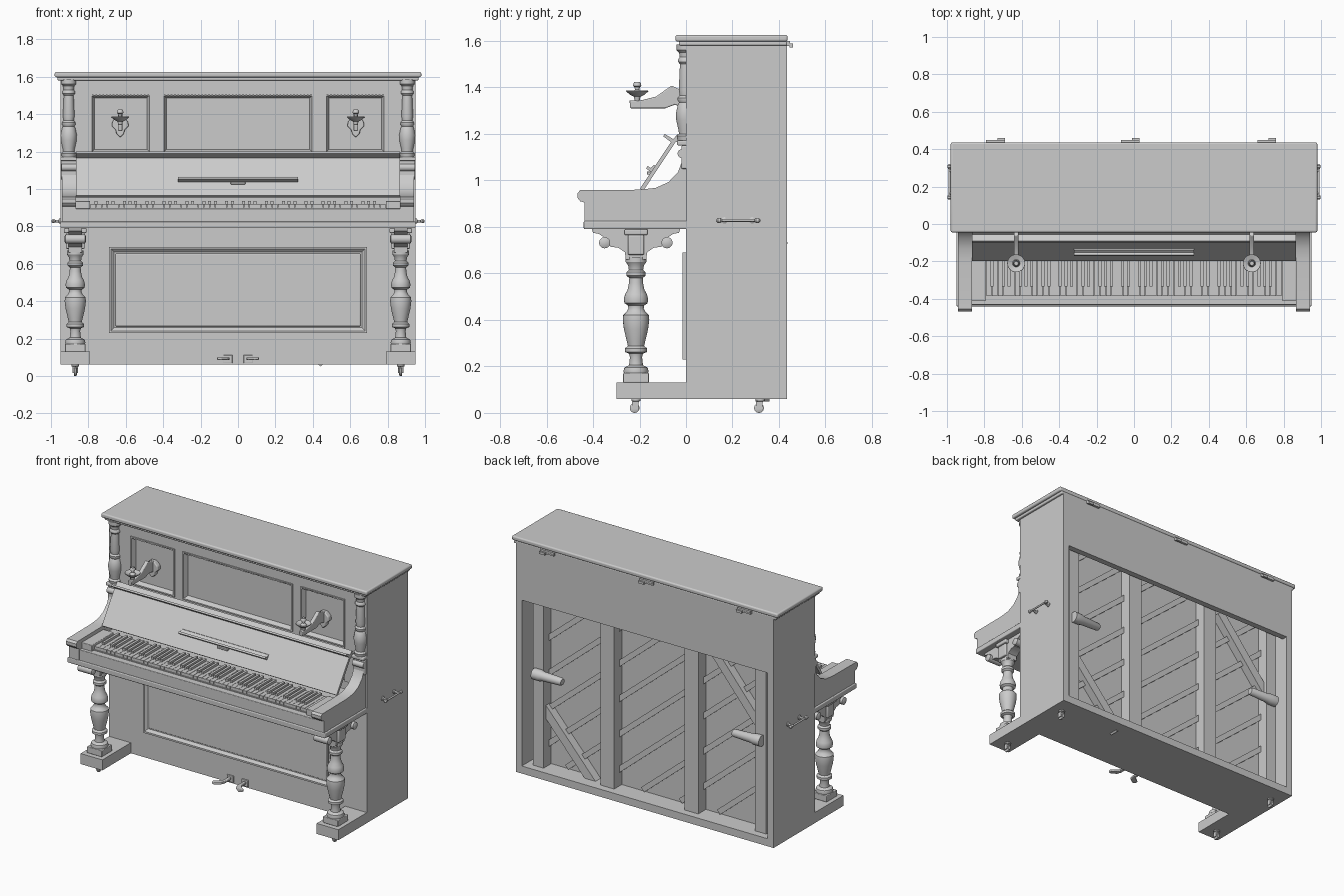
import bpy, bmesh, math
from mathutils import Vector


def finish(name, bm, mirror=False, bevel=0):
    bmesh.ops.recalc_face_normals(bm, faces=bm.faces)
    me = bpy.data.meshes.new(name)
    bm.to_mesh(me)
    bm.free()
    ob = bpy.data.objects.new(name, me)
    bpy.context.collection.objects.link(ob)
    if bevel:
        m = ob.modifiers.new("bevel", 'BEVEL')
        m.width, m.segments = bevel, 3
    if mirror:
        ob.modifiers.new("mirror", 'MIRROR')
    return ob


def add_prism(bm, pts, lo, hi, axis):
    """Extrude a 2D outline along an axis (remaining axes keep x, y, z order)."""
    def put(p, h):
        c = list(p)
        c.insert('xyz'.index(axis), h)
        return bm.verts.new(c)
    a, b = [put(p, lo) for p in pts], [put(p, hi) for p in pts]
    bm.faces.new(a)
    bm.faces.new(b)
    for i in range(len(pts)):
        j = (i + 1) % len(pts)
        bm.faces.new((a[i], a[j], b[j], b[i]))


def prism(name, pts, lo, hi, axis='x', **kw):
    bm = bmesh.new()
    add_prism(bm, pts, lo, hi, axis)
    return finish(name, bm, **kw)


def boxes(name, items, **kw):
    """Each item is x0, x1, y0, y1, z0, z1."""
    bm = bmesh.new()
    for x0, x1, y0, y1, z0, z1 in items:
        add_prism(bm, [(x0, y0), (x1, y0), (x1, y1), (x0, y1)], z0, z1, 'z')
    return finish(name, bm, **kw)


def lathe(name, prof, loc, axis='z', n=28, **kw):
    """Revolve (radius, height) points around an axis through loc."""
    bm = bmesh.new()
    rings = []
    for r, h in prof:
        ring = []
        for i in range(n):
            a = 2 * math.pi * i / n
            c = [r * math.cos(a), r * math.sin(a)]
            c.insert('xyz'.index(axis), h)
            ring.append(bm.verts.new(Vector(c) + Vector(loc)))
        rings.append(ring)
    for p, q in zip(rings, rings[1:]):
        for i in range(n):
            j = (i + 1) % n
            bm.faces.new((p[i], p[j], q[j], q[i]))
    bm.faces.new(rings[0])
    bm.faces.new(rings[-1])
    return finish(name, bm, **kw)


def bar(bm, p, q, w, y0, y1):
    """Slanted bar in the xz plane."""
    p, q = Vector(p), Vector(q)
    d = (q - p).normalized() * w / 2
    o = Vector((-d.y, d.x))
    add_prism(bm, [p + o, q + o, q - o, p - o], y0, y1, 'y')


def frame(name, x0, x1, z0, z1, w, y0, y1, **kw):
    """Moulding with a sloped inner face around a rectangle."""
    bm = bmesh.new()
    loops = []
    for inset, y in ((0, y1), (0, y0), (w * .4, y0), (w, y1)):
        loops.append([bm.verts.new(c) for c in (
            (x0 + inset, y, z0 + inset), (x1 - inset, y, z0 + inset),
            (x1 - inset, y, z1 - inset), (x0 + inset, y, z1 - inset))])
    for p, q in zip(loops, loops[1:]):
        for i in range(4):
            j = (i + 1) % 4
            bm.faces.new((p[i], p[j], q[j], q[i]))
    return finish(name, bm, **kw)


# Case
boxes("case_side", [(.906, .95, 0, .435, .06, 1.59)], mirror=True)
boxes("case_bottom", [(-.93, .93, .002, .435, .06, .11)])
boxes("toe_block", [(.79, .95, -.30, .01, .06, .13)], mirror=True)
boxes("back_top_rail", [(-.92, .92, .395, .435, 1.215, 1.59)])
boxes("lower_front_board", [(-.92, .92, 0, .03, .06, .80)])
boxes("lid_cornice", [(-.965, .965, -.03, .435, 1.58, 1.60)], bevel=.006)
boxes("lid", [(-.98, .98, -.045, .437, 1.597, 1.626)], bevel=.009)

# Lower front panel
frame("lower_panel_frame", -.69, .69, .23, .69, .028, -.015, .0)
boxes("lower_panel", [(-.655, .655, -.006, .01, .265, .655)], bevel=.005)

# Upper front with three sunk panels
boxes("upper_front_frame", [(-.91, .91, .0, .025, 1.505, 1.585), (-.40, .40, .0, .025, .96, 1.20)] +
      [b for s in (-1, 1) for b in [(min(s * .785, s * .91), max(s * .785, s * .91), .0, .025, .96, 1.505),
                                    (min(s * .40, s * .47), max(s * .40, s * .47), .0, .025, .96, 1.505)]])
boxes("upper_panel_back", [(-.91, .91, .022, .035, .96, 1.56)])
frame("centre_panel_moulding", -.405, .405, 1.19, 1.508, .022, -.007, .022)
frame("side_panel_moulding", .465, .79, 1.19, 1.508, .022, -.007, .022, mirror=True)
beads = []
for x0, x1 in ((-.40, .40), (.47, .785), (-.785, -.47)):
    n = int((x1 - x0) / .018)
    beads += [(x0 + (x1 - x0) * i / n + .004, x0 + (x1 - x0) * i / n + .013, -.010, .0, 1.498, 1.507)
              for i in range(n)]
boxes("panel_beading", beads)

# Upper pillars and their consoles
lathe("upper_pillar", [(.036, 1.17), (.04, 1.19), (.03, 1.20), (.032, 1.215), (.042, 1.26), (.043, 1.29),
                       (.034, 1.33), (.03, 1.335), (.036, 1.345), (.036, 1.355), (.027, 1.365), (.031, 1.39),
                       (.026, 1.50), (.034, 1.51), (.034, 1.52), (.027, 1.53), (.03, 1.55), (.04, 1.56),
                       (.04, 1.585)], (.905, 0, 0), mirror=True)
boxes("pillar_console", [(.863, .947, -.02, .02, 1.05, 1.15), (.858, .95, -.038, .02, 1.15, 1.172)],
      mirror=True, bevel=.006)
lathe("console_roll", [(.02, .865), (.02, .945)], (0, -.016, 1.115), 'x', mirror=True)

# Key bed, arms, cheeks, key slip
boxes("key_bed", [(-.95, .95, -.44, .01, .79, .825)], bevel=.005)
prism("arm", [(-.436, .80), (-.436, .905), (-.455, .91), (-.467, .925), (-.467, .945), (-.455, .958),
              (-.20, .96), (-.13, .968), (-.075, .993), (-.035, 1.035), (-.014, 1.09), (0, 1.15),
              (.02, 1.15), (.02, .80)], .865, .94, mirror=True)
boxes("key_slip", [(-.87, .87, -.432, -.385, .82, .895)], bevel=.004)
boxes("key_frame", [(-.87, .87, -.39, .02, .82, .90)])
boxes("cheek_block", [(.79, .867, -.41, -.18, .85, .935)], mirror=True, bevel=.004)

# Keyboard: 52 naturals and 36 sharps
kw = 1.58 / 52
boxes("white_keys", [(-.79 + i * kw + .001, -.79 + (i + 1) * kw - .001, -.385, -.17, .895, .92)
                     for i in range(52)])
boxes("black_keys", [(-.79 + (i + 1) * kw - .008, -.79 + (i + 1) * kw + .008, -.335, -.17, .915, .935)
                     for i in range(51) if i % 7 in (0, 2, 3, 5, 6)])

# Key cover and music ledge
prism("key_cover", [(-.198, .965), (-.065, 1.165), (-.098, 1.19), (-.092, 1.20), (-.055, 1.178),
                    (-.035, 1.20), (-.03, 1.19), (-.045, 1.165), (-.184, .955)], -.865, .865)
boxes("key_cover_shelf", [(-.865, .865, -.05, .02, 1.165, 1.178)])
prism("music_ledge", [(-.15, 1.035), (-.172, 1.052), (-.165, 1.062), (-.152, 1.054), (-.138, 1.066),
                      (-.130, 1.064)], -.32, .32)
boxes("ledge_catch", [(-.04, .04, -.168, -.145, 1.025, 1.038)], bevel=.003)

# Front legs with brackets
boxes("leg_plinth", [(.815, .925, -.27, -.16, .13, .172)], mirror=True, bevel=.004)
lathe("front_leg", [(.052, .17), (.054, .18), (.05, .195), (.03, .205), (.026, .24), (.03, .255), (.047, .262),
                    (.047, .278), (.035, .288), (.04, .31), (.052, .36), (.057, .40), (.055, .42), (.04, .435),
                    (.033, .45), (.035, .462), (.05, .472), (.052, .49), (.047, .51), (.036, .53), (.03, .56),
                    (.029, .58), (.041, .59), (.041, .605), (.031, .615), (.034, .635), (.045, .65), (.045, .67)],
      (.87, -.215, 0), mirror=True)
prism("leg_bracket", [(-.405, .79), (-.40, .775), (-.375, .77), (-.345, .75), (-.325, .715), (-.29, .71),
                      (-.262, .69), (-.26, .66), (-.17, .66), (-.168, .69), (-.14, .71), (-.105, .715),
                      (-.085, .75), (-.055, .77), (-.03, .775), (-.025, .79)], .835, .905, mirror=True)
for y, tag in ((-.35, "front"), (-.082, "rear")):
    lathe("bracket_scroll_" + tag, [(.012, .812), (.024, .818), (.024, .922), (.012, .928)],
          (0, y, .732), 'x', mirror=True)
boxes("bracket_cap", [(.82, .92, -.25, -.18, .68, .765), (.81, .93, -.265, -.165, .765, .79)],
      mirror=True, bevel=.006)

# Candle brackets
prism("candle_arm", [(-.24, 1.31), (-.243, 1.345), (-.2, 1.343), (-.13, 1.36), (-.062, 1.408), (-.035, 1.395),
                     (.025, 1.38), (.025, 1.31), (-.05, 1.325), (-.09, 1.31)], .618, .642,
      mirror=True, bevel=.005)
prism("candle_backplate", [(.63 + s * x, z) for s, x, z in (
    (1, 0, 1.275), (1, .02, 1.295), (1, .024, 1.315), (1, .045, 1.335), (1, .042, 1.36), (1, .018, 1.385),
    (-1, .018, 1.385), (-1, .042, 1.36), (-1, .045, 1.335), (-1, .024, 1.315), (-1, .02, 1.295))],
    -.01, .025, 'y', mirror=True, bevel=.006)
lathe("candle_cup", [(.01, 1.34), (.014, 1.36), (.03, 1.368), (.048, 1.383), (.047, 1.387), (.02, 1.377),
                     (.009, 1.39), (.009, 1.40), (.018, 1.406), (.016, 1.418), (.012, 1.424), (.011, 1.395)],
      (.63, -.21, 0), mirror=True)

# Side handles
lathe("handle_bar", [(.004, .13), (.011, .137), (.011, .148), (.006, .155), (.006, .295), (.011, .302),
                     (.011, .313), (.004, .32)], (.987, 0, .828), 'y', n=16, mirror=True)
for y, tag in ((.165, "front"), (.285, "rear")):
    lathe("handle_mount_" + tag, [(.014, .949), (.014, .956), (.007, .96), (.007, .99)],
          (0, y, .828), 'x', n=16, mirror=True)

# Pedals
prism("pedal", [(.045, .01), (.045, -.07), (.055, -.10), (.09, -.125), (.11, -.12), (.112, -.10), (.085, -.08),
                (.068, -.06), (.065, .01)], .085, .1, 'z', mirror=True, bevel=.004)
boxes("pedal_plate", [(.03, .078, -.008, .005, .068, .112)], mirror=True, bevel=.003)

# Casters
for y, tag in ((-.215, "front"), (.32, "rear")):
    lathe("caster_stem_" + tag, [(.02, .065), (.02, .052), (.009, .048), (.009, .03)], (.87, y, 0),
          n=16, mirror=True)
    boxes("caster_fork_" + tag, [(s - .003, s + .003, y - .018, y + .01, .015, .05) for s in (.859, .881)]
          + [(.856, .884, y - .012, y + .012, .044, .05)], mirror=True)
    lathe("caster_wheel_" + tag, [(.016, .862), (.021, .865), (.021, .875), (.016, .878)],
          (0, y - .006, .021), 'x', n=20, mirror=True)

# Open back: soundboard, ribs, posts, corner braces
boxes("soundboard", [(-.91, .91, .29, .305, .10, 1.56)])
bm = bmesh.new()
for k in range(12):
    z0 = -.5 + k * .235
    xa = max(-.88, (z0 - 1.5) / .84)
    xb = min(.88, (z0 - .13) / .84)
    if xb > xa + .1:
        bar(bm, (xa, z0 - .84 * xa), (xb, z0 - .84 * xb), .035, .30, .33)
finish("soundboard_ribs", bm)
boxes("back_posts", [(.26, .36, .30, .385, .10, 1.5), (.78, .86, .30, .385, .10, 1.5)], mirror=True)
bm = bmesh.new()
bar(bm, (.83, .53), (.42, .07), .06, .30, .36)
bar(bm, (-.83, .76), (-.42, 1.25), .06, .30, .36)
finish("corner_braces", bm)
lathe("back_grip", [(.036, .84), (.036, .79), (.03, .77), (.025, .64), (.02, .63)], (0, .40, .73), 'x', mirror=True)

# Lid hinges on the back
boxes("lid_hinges", [b for x in (-.74, -.02, .71) for b in (
    (x - .05, x + .05, .434, .448, 1.588, 1.60), (x + .01, x + .05, .446, .46, 1.572, 1.588),
    (x - .05, x + .05, .434, .450, 1.578, 1.588))])

# Smooth round parts, keep hard edges
bpy.ops.object.select_all(action='SELECT')
bpy.context.view_layer.objects.active = bpy.context.selected_objects[0]
bpy.ops.object.shade_smooth_by_angle(angle=math.radians(35))
bpy.ops.object.select_all(action='DESELECT')
